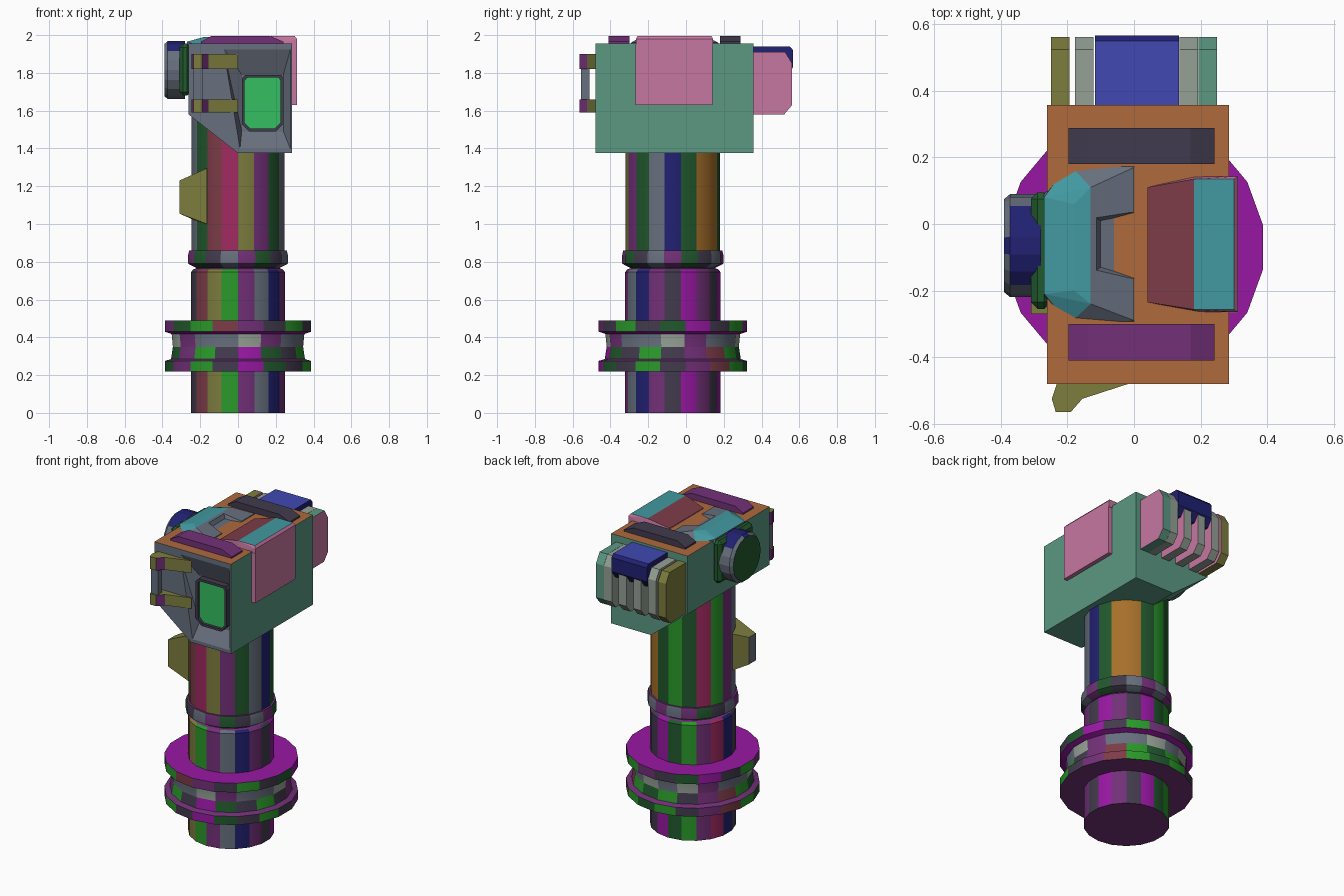
import bpy, bmesh, math, random

if "Cube" in bpy.data.objects:
    bpy.data.objects.remove(bpy.data.objects["Cube"])

CY = -0.07  # column axis offset in y
random.seed(4)

# Named tints as they appear on screen (0-255)
TINT = {
    'plum': (84, 38, 88), 'violet': (112, 22, 120), 'navy': (28, 28, 84), 'blue': (50, 55, 130),
    'green': (34, 112, 34), 'moss': (28, 66, 36), 'olive': (92, 92, 48), 'brown': (122, 82, 34),
    'rose': (118, 34, 72), 'teal': (68, 112, 96), 'slate': (76, 82, 92), 'mauve': (146, 88, 118),
    'rust': (128, 78, 46), 'grey': (110, 118, 110), 'dark': (50, 45, 58), 'sea': (50, 112, 118),
    'lens': (40, 140, 72), 'maroon': (92, 46, 54)}


def material(tint):
    m = bpy.data.materials.get(tint)
    if not m:
        m = bpy.data.materials.new(tint)
        m.diffuse_color = [min(1, (c / 255 / .74)) ** 2.2 for c in TINT[tint]] + [1]
        m.use_nodes = True
        m.node_tree.nodes["Principled BSDF"].inputs["Base Color"].default_value = m.diffuse_color
    return m


def paint(ob, main, **sides):
    """One main tint, plus other tints for faces that look along x, y or z (e.g. zp, yn)."""
    me = ob.data
    me.materials.append(material(main))
    for key, tint in sides.items():
        me.materials.append(material(tint))
        axis, sign = 'xyz'.index(key[0]), 1 if key[1] == 'p' else -1
        for f in me.polygons:
            if f.normal[axis] * sign > .75:
                f.material_index = len(me.materials) - 1
    return ob


def finish(name, bm):
    bmesh.ops.recalc_face_normals(bm, faces=bm.faces)
    me = bpy.data.meshes.new(name)
    bm.to_mesh(me)
    bm.free()
    ob = bpy.data.objects.new(name, me)
    bpy.context.collection.objects.link(ob)
    return ob


def hull(name, pts):
    bm = bmesh.new()
    for p in pts:
        bm.verts.new(p)
    bmesh.ops.convex_hull(bm, input=bm.verts)
    bmesh.ops.dissolve_limit(bm, angle_limit=0.01, verts=bm.verts, edges=bm.edges)
    return finish(name, bm)


def loft(name, rings):
    """Skin a stack of closed rings and cap both ends."""
    bm = bmesh.new()
    rows = [[bm.verts.new(p) for p in ring] for ring in rings]
    n = len(rows[0])
    for a, b in zip(rows, rows[1:]):
        for i in range(n):
            j = (i + 1) % n
            bm.faces.new((a[i], a[j], b[j], b[i]))
    bm.faces.new(rows[0])
    bm.faces.new(rows[-1])
    return finish(name, bm)


def prism(name, profile, axis, a, b):
    """Extrude a 2D profile along an axis from a to b."""
    def place(p, t):
        return {'x': (t, p[0], p[1]), 'y': (p[0], t, p[1]), 'z': (p[0], p[1], t)}[axis]
    return loft(name, [[place(p, t) for p in profile] for t in (a, b)])


def box(name, x, y, z):
    return prism(name, [(x[0], y[0]), (x[1], y[0]), (x[1], y[1]), (x[0], y[1])], 'z', *z)


def lathe(name, profile, tints, cap, sides=18):
    """Spin an (r, z) profile round the column axis; facet tints run anticlockwise from the back."""
    ang = [math.radians(90) + math.tau * i / sides for i in range(sides)]
    ob = loft(name, [[(r * math.cos(a), CY + r * math.sin(a), z) for a in ang] for r, z in profile])
    names = sorted(set(tints) | {cap})
    for t in names:
        ob.data.materials.append(material(t))
    for f in ob.data.polygons:
        a = math.atan2(f.center.y - CY, f.center.x) - math.pi / 2
        i = int((a % math.tau) / math.tau * sides)
        f.material_index = names.index(cap if abs(f.normal.z) > .9 else tints[i % len(tints)])
    bpy.context.view_layer.objects.active = ob
    ob.select_set(True)
    bpy.ops.object.shade_smooth_by_angle(angle=math.radians(30))
    ob.select_set(False)
    return ob


def cut(ob, cutter):
    m = ob.modifiers.new("cut", 'BOOLEAN')
    m.operation = 'DIFFERENCE'
    m.solver = 'EXACT'
    m.object = cutter
    cutter.hide_render = True
    cutter.hide_viewport = True


# Column with flange and collar
lower = 'moss green plum rose navy dark maroon olive green plum slate navy plum dark violet plum dark violet'.split()
upper = 'green moss rose green plum slate moss maroon rose olive plum moss slate navy moss brown brown moss'.split()
rim = 'green dark plum maroon green moss plum green dark violet moss dark'.split()
lathe("lower_column", [(.253, 0), (.253, .745), (.24, .76), (.225, .765), (.225, .80)], lower, 'plum')
lathe("lower_flange", [(.35, .22), (.393, .22), (.393, .275), (.36, .285), (.35, .35)], rim, 'plum')
lathe("flange_groove", [(.358, .28), (.35, .35), (.357, .42)], ['slate', 'grey', 'plum', 'slate'], 'plum')
lathe("upper_flange", [(.35, .40), (.357, .418), (.393, .43), (.393, .49)], rim[::-1], 'violet')
lathe("collar", [(.22, .765), (.268, .79), (.268, .835), (.262, .86)], ['slate', 'plum', 'moss', 'dark'], 'plum')
lathe("upper_column", [(.25, .85), (.25, 1.6)], upper, 'plum')

# Small wedge on the column
paint(hull("column_wedge", [(x, y, z) for x, y, zs in (
    (-.31, -.27, (1.055, 1.23)), (-.31, -.20, (1.055, 1.23)),
    (-.165, -.27, (1.0, 1.295)), (-.15, -.12, (1.0, 1.295)),
    (-.23, -.12, (1.02, 1.265))) for z in zs]), 'olive', xn='slate')

# Head, with the lower left corner cut off and a funnel in the front
head = prism("head", [(-.262, 1.955), (.285, 1.955), (.285, 1.375), (0, 1.375), (-.262, 1.58)],
             'y', -.48, .357)
paint(head, 'slate', xp='teal', yp='teal', xn='teal', zp='rust', zn='teal')
funnel = hull("funnel_cutter",
              [(x, -.485, z) for x, z in ((-.08, 1.935), (.28, 1.935), (.28, 1.39), (.01, 1.39))] +
              [(x, -.42, z) for x, z in ((.02, 1.79), (.24, 1.79), (.24, 1.49), (.02, 1.49))])
paint(funnel, 'slate', zn='dark')
cut(head, funnel)

# Lens frame and glass
frame = prism("lens_frame", [(.02, 1.77), (.04, 1.79), (.23, 1.79), (.24, 1.77), (.24, 1.53),
                             (.20, 1.49), (.06, 1.49), (.02, 1.53)], 'y', -.46, -.40)
paint(frame, 'dark')
glass = [(.035, 1.76), (.05, 1.775), (.215, 1.775), (.225, 1.76),
         (.225, 1.535), (.195, 1.505), (.065, 1.505), (.035, 1.535)]
cut(frame, prism("lens_cutter", glass, 'y', -.5, -.44))
paint(prism("lens_glass", glass, 'y', -.442, -.41), 'lens')

# Front handle: two brackets and a bar
bracket = [(0, -.475), (-.155, -.525), (-.19, -.565), (-.235, -.565), (-.247, -.525), (-.23, -.475)]
for label, lo, hi in (("upper", 1.82, 1.90), ("lower", 1.59, 1.66)):
    paint(prism(label + "_handle_bracket", bracket, 'z', lo, hi), 'plum', zp='olive', yn='olive')
paint(box("handle_bar", (-.235, -.185), (-.555, -.51), (1.65, 1.83)), 'slate')

# Saddle panel over the right shoulder
saddle_plan = [(.04, .11), (.18, .143), (.312, .143), (.312, -.265), (.20, -.265), (.04, -.235)]
saddle = hull("saddle_top", [(x, y, 1.94) for x, y in saddle_plan] + [(.04, .11, 1.96), (.04, -.235, 1.96)] +
              [(x, y, 1.995) for x, y in ((.18, .135), (.30, .135), (.30, -.257), (.18, -.257))] +
              [(.312, .143, 1.98), (.312, -.265, 1.98)])
paint(saddle, 'mauve', zp='sea')
for f in saddle.data.polygons:  # the inner slope is redder than the flat top
    if f.normal.z > .75 and f.center.x < .16:
        saddle.data.materials.append(material('maroon'))
        f.material_index = len(saddle.data.materials) - 1
paint(box("saddle_side", (.27, .312), (-.268, .14), (1.63, 1.95)), 'mauve')

# Two raised bars across the top
for label, y0, y1, tint in (("front", -.41, -.30, 'plum'), ("rear", .18, .288, 'dark')):
    paint(hull(label + "_top_bar", [(x, y, z) for y in (y0, y1) for x, z in
                                    ((-.197, 1.94), (-.197, 1.965), (-.14, 1.995),
                                     (.17, 1.995), (.242, 1.965), (.242, 1.94))]), tint)

# Sloped housing on the top left, with a shallow tapered pocket
housing = hull("top_housing", [(x, y, 1.94) for x, y in
                               ((-.27, .09), (-.195, .18), (0, .18), (0, -.30), (-.195, -.30), (-.27, -.22))] +
               [(x, y, 1.99) for x, y in ((-.18, .06), (-.13, .11), (-.13, -.24), (-.18, -.20))] +
               [(0, .17, 1.96), (0, -.29, 1.96), (-.27, .08, 1.965), (-.27, -.21, 1.965)])
paint(housing, 'slate', zp='sea')
for f in housing.data.polygons:  # inner slope
    if f.normal.z > .75 and f.center.x > -.12:
        f.material_index = 0
pocket = hull("pocket_cutter", [(.02, .05, 2.02), (.02, -.18, 2.02), (-.13, .03, 2.02), (-.13, -.15, 2.02),
                                (.02, .035, 1.945), (.02, -.165, 1.945),
                                (-.10, .01, 1.96), (-.10, -.13, 1.96)])
cut(housing, paint(pocket, 'slate'))

# Round side knob on its mount
mount = paint(box("knob_mount", (-.31, -.25), (-.255, .095), (1.68, 1.955)), 'moss')
mount.modifiers.new("bevel", 'BEVEL').width = .02
knob = loft("side_knob", [[(x, -.065 + r * math.cos(math.tau * i / 18), 1.815 + r * math.sin(math.tau * i / 18))
                           for i in range(18)] for r, x in ((.155, -.28), (.155, -.372), (.14, -.39))])
paint(knob, 'slate', xn='moss', zp='navy')

# Rear cooling fins and the cap over the middle ones
fin = [(.35, 1.91), (.525, 1.91), (.562, 1.85), (.562, 1.63), (.52, 1.58), (.35, 1.58)]
for i, x in enumerate((-.222, -.15, -.045, .06, .165, .222)):
    tint = 'olive' if i == 0 else 'teal' if i == 5 else 'grey'
    paint(prism(f"rear_fin_{i + 1}", fin, 'x', x - .028, x + .028), tint, xp='mauve')
paint(prism("fin_cap", [(.35, 1.94), (.55, 1.94), (.567, 1.92), (.567, 1.83), (.53, 1.78), (.35, 1.78)],
            'x', -.117, .135), 'navy', zp='blue')
